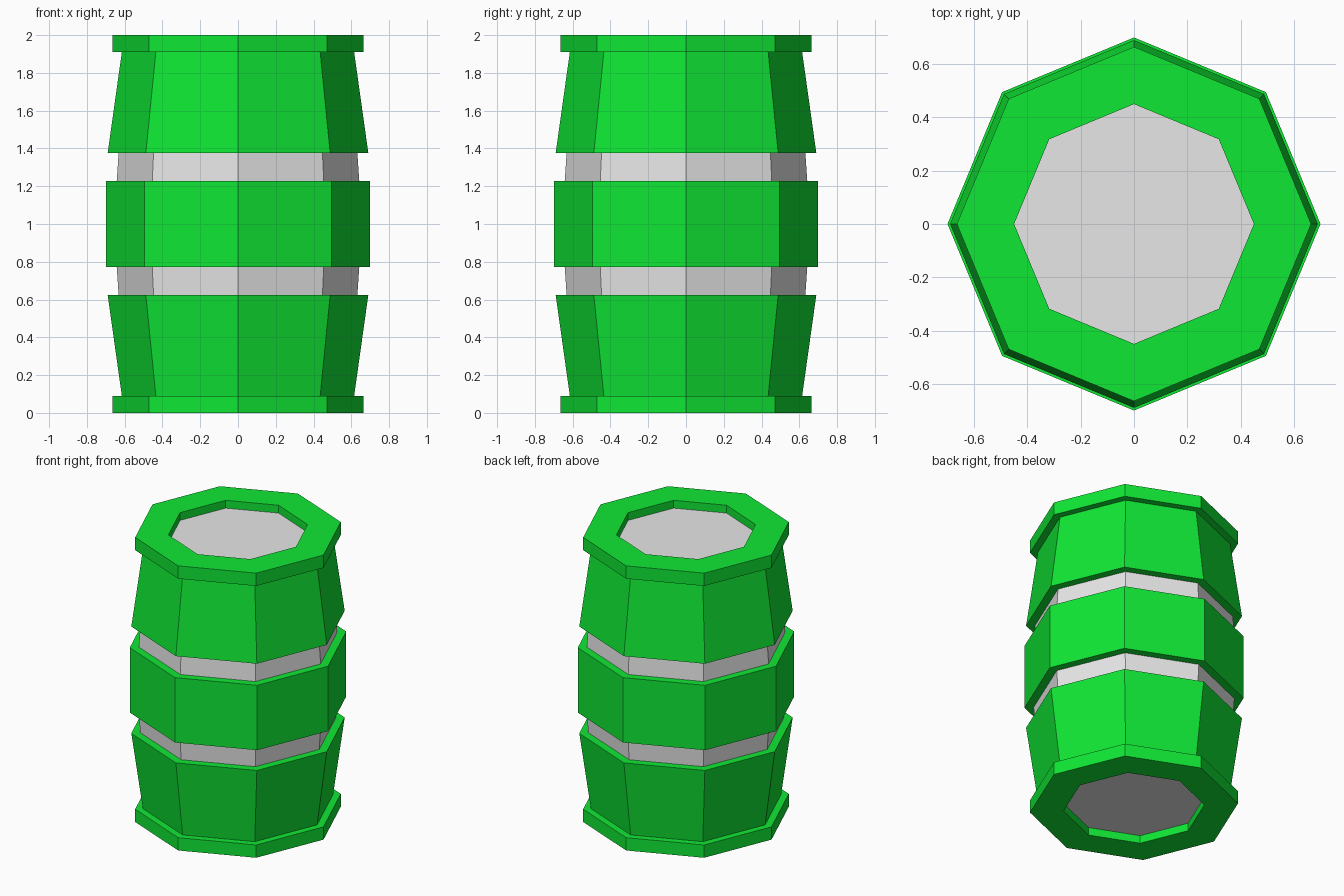
import bpy, bmesh
from math import cos, sin, tau

cube = bpy.data.objects.get("Cube")
if cube:
    bpy.data.objects.remove(cube)

SIDES = 8
HEIGHT = 2.0


def material(name, color):
    m = bpy.data.materials.new(name)
    m.use_nodes = True
    m.diffuse_color = color
    m.node_tree.nodes["Principled BSDF"].inputs["Base Color"].default_value = color
    return m


green = material("green", (0.005, 0.8, 0.035, 1))
grey = material("light grey", (0.8, 0.8, 0.8, 1))


def lathe(name, profile, mat):
    """Turn (radius, z) points, listed bottom to top on the outside, into a faceted shell."""
    bm = bmesh.new()
    rings = [[bm.verts.new((r * cos(tau * i / SIDES), r * sin(tau * i / SIDES), z))
              for i in range(SIDES)] for r, z in profile]
    for low, high in zip(rings, rings[1:]):
        for i in range(SIDES):
            j = (i + 1) % SIDES
            bm.faces.new((low[i], low[j], high[j], high[i]))
    return finish(name, bm, mat)


def disc(name, radius, z, up, mat):
    bm = bmesh.new()
    ring = [bm.verts.new((radius * cos(tau * i / SIDES), radius * sin(tau * i / SIDES), z))
            for i in range(SIDES)]
    bm.faces.new(ring if up else ring[::-1])
    return finish(name, bm, mat)


def finish(name, bm, mat):
    mesh = bpy.data.meshes.new(name)
    bm.to_mesh(mesh)
    bm.free()
    mesh.materials.append(mat)
    obj = bpy.data.objects.new(name, mesh)
    bpy.context.collection.objects.link(obj)
    return obj


def flip(profile):
    """Mirror a profile about mid height, keeping it bottom to top."""
    return [(r, HEIGHT - z) for r, z in reversed(profile)]


# Profiles of the upper half
rim = [(0.615, 1.91), (0.665, 1.91), (0.665, 2.0), (0.45, 2.0), (0.45, 1.945)]
stave = [(0.632, 1.375), (0.69, 1.375), (0.615, 1.91)]
groove = [(0.642, 1.228), (0.632, 1.375)]

for side, shape in (("upper", list), ("lower", flip)):
    lathe(side + "_rim", shape(rim), green)
    lathe(side + "_tapered_band", shape(stave), green)
    lathe(side + "_groove", shape(groove), grey)

# Middle hoop with ledges
lathe("middle_band", [(0.642, 0.772), (0.7, 0.772), (0.7, 1.228), (0.642, 1.228)], green)

# Recessed ends
disc("top_lid", 0.45, 1.945, True, grey)
disc("bottom_lid", 0.45, 0.055, False, grey)
